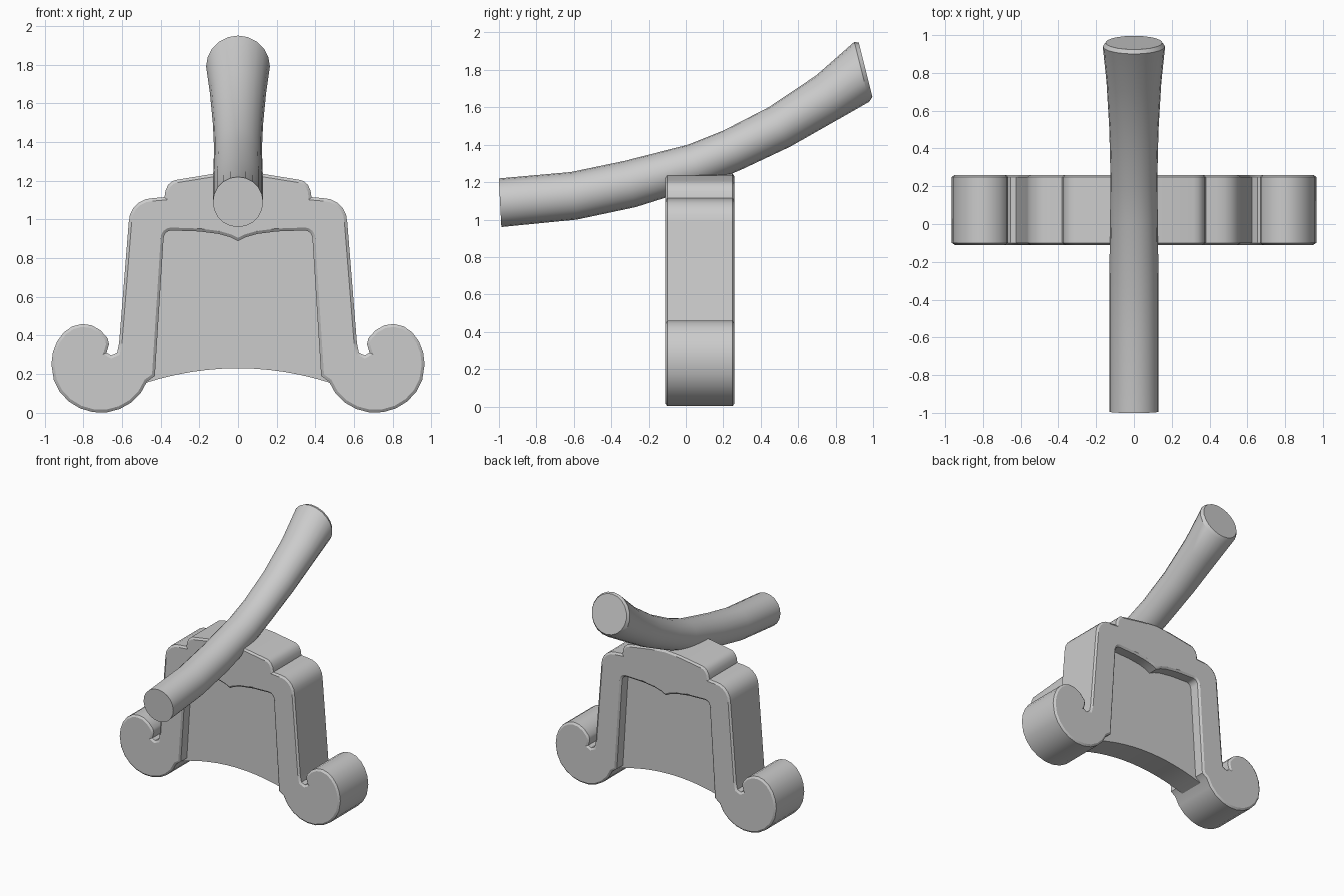
import bpy
import bmesh
from math import sin, cos, pi, radians

if "Cube" in bpy.data.objects:
    bpy.data.objects.remove(bpy.data.objects["Cube"], do_unlink=True)

GREY = (0.6, 0.6, 0.6, 1)
grey = bpy.data.materials.new("plain grey")
grey.use_nodes = True
grey.diffuse_color = GREY
grey.node_tree.nodes["Principled BSDF"].inputs["Base Color"].default_value = GREY

FRONT, BACK = -0.11, 0.26


def finish(bm, name):
    """Turn a bmesh into a smooth shaded object with sharp edges kept."""
    bmesh.ops.recalc_face_normals(bm, faces=bm.faces[:])
    mesh = bpy.data.meshes.new(name)
    bm.to_mesh(mesh)
    bm.free()
    mesh.materials.append(grey)
    obj = bpy.data.objects.new(name, mesh)
    bpy.context.collection.objects.link(obj)
    bpy.ops.object.select_all(action="DESELECT")
    obj.select_set(True)
    bpy.context.view_layer.objects.active = obj
    bpy.ops.object.shade_smooth_by_angle(angle=radians(32))
    return obj


def arc(cx, cz, rx, rz, start, end, steps):
    """Points along an elliptical arc, angles in degrees."""
    points = []
    for i in range(steps + 1):
        a = radians(start + (end - start) * i / steps)
        points.append((cx + rx * cos(a), cz + rz * sin(a)))
    return points


def mirrored(half):
    """Close a half profile; its first and last points lie on x = 0."""
    return half + [(-x, z) for x, z in half[-2:0:-1]]


def slab(name, outline, front, back, rim=0.0):
    """Extrude an x-z outline along y, with an optional bevelled rim."""
    bm = bmesh.new()
    drop = rim * 0.7
    rows = [[bm.verts.new((x, y, z)) for x, z in outline]
            for y in (front + drop, back - drop)]
    n = len(outline)
    caps = [bm.faces.new(row) for row in rows]
    for i in range(n):
        j = (i + 1) % n
        bm.faces.new((rows[0][i], rows[0][j], rows[1][j], rows[1][i]))
    bmesh.ops.recalc_face_normals(bm, faces=bm.faces[:])
    if rim:
        for cap in caps:
            bmesh.ops.inset_region(bm, faces=[cap], thickness=rim, depth=drop,
                                   use_even_offset=True)
    return finish(bm, name)


# Scrolled arch frame: stepped crown, shoulder, leg, curled foot, inner arch
half = [(0, 1.245), (0.13, 1.235)]
half += arc(0.315, 1.115, 0.065, 0.09, 90, 0, 4)
half += arc(0.44, 0.985, 0.125, 0.125, 90, 0, 5)
half += [(0.615, 0.36), (0.625, 0.31), (0.655, 0.297), (0.68, 0.31), (0.667, 0.355)]
half += arc(0.8, 0.25, 0.165, 0.21, 140, 0, 8)
half += arc(0.71, 0.245, 0.255, 0.245, -18, -160, 9)
half += [(0.43, 0.19)]
half += arc(0.345, 0.9, 0.04, 0.043, 0, 90, 4)
half += [(0.2, 0.938), (0.1, 0.925), (0.04, 0.908), (0, 0.888)]
slab("arch_frame", mirrored(half), FRONT, BACK, 0.015)

# Recessed panel with a curved lower edge
half = [(0, 0.98), (0.42, 0.98)]
half += [(0.476 * i / 6, 0.23 - 0.075 * (i / 6) ** 2) for i in range(6, -1, -1)]
slab("recessed_panel", mirrored(half), FRONT + 0.085, BACK - 0.085)

# Curved handle flaring at its raised end: y, z, half width, half height, tilt
RINGS = [
    (-0.994, 1.09, 0.13, 0.13, 3),
    (-0.6, 1.127, 0.13, 0.128, 7),
    (-0.3, 1.19, 0.13, 0.127, 14),
    (0.05, 1.29, 0.126, 0.117, 20),
    (0.25, 1.372, 0.124, 0.115, 24),
    (0.5, 1.495, 0.13, 0.12, 28),
    (0.75, 1.65, 0.145, 0.132, 24),
    (0.94, 1.79, 0.165, 0.165, 14),
    (0.96, 1.8, 0.15, 0.15, 14),
]
SIDES = 20
bm = bmesh.new()
loops = []
for y, z, wide, high, tilt in RINGS:
    t = radians(tilt)
    loop = []
    for i in range(SIDES):
        a = 2 * pi * i / SIDES
        up = high * sin(a)
        loop.append(bm.verts.new((wide * cos(a), y - up * sin(t), z + up * cos(t))))
    loops.append(loop)
for low, top in zip(loops, loops[1:]):
    for i in range(SIDES):
        j = (i + 1) % SIDES
        bm.faces.new((low[i], low[j], top[j], top[i]))
bm.faces.new(loops[0])
bm.faces.new(loops[-1])
finish(bm, "curved_handle")
